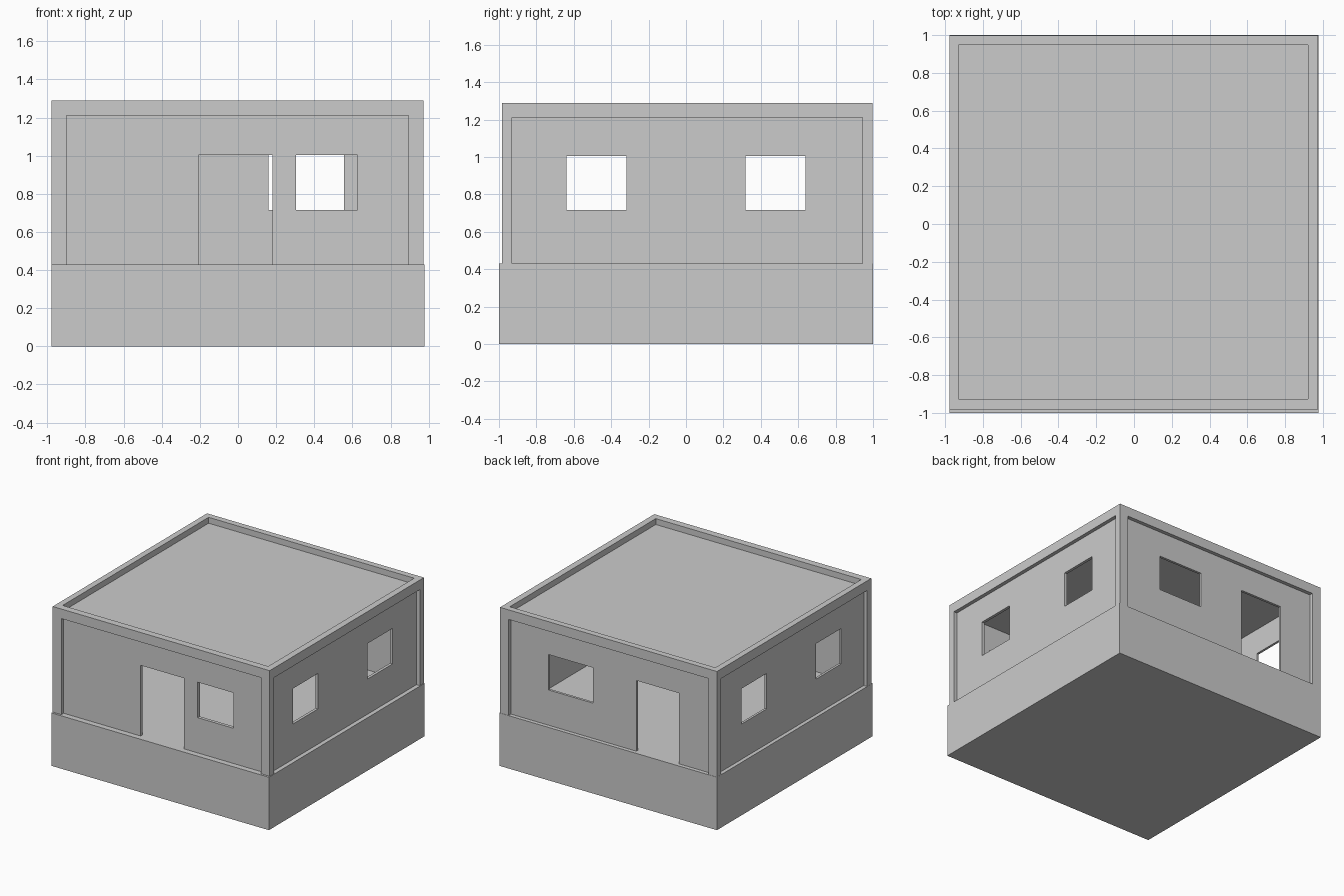
import bpy

if "Cube" in bpy.data.objects:
    bpy.data.objects.remove(bpy.data.objects["Cube"])

# Main levels and outlines
FLOOR, CEIL, ROOF, TOP = 0.43, 1.21, 1.24, 1.288
X0, X1, Y0, Y1 = -0.977, 0.973, -0.983, 0.998      # outer faces of the house
IX0, IX1, IY0, IY1 = -0.928, 0.92, -0.926, 0.948   # inner faces of the walls
R = 0.03                                           # recess depth of wall panels
PX, PY = 0.078, 0.053                              # corner pillar widths
SILL, HEAD = 0.716, 1.004


def slab(name, axis, d0, d1, rect, holes=()):
    """Flat slab across an axis from d0 to d1; rect and holes are (u0, u1, v0, v1)."""
    us = sorted({rect[0], rect[1], *[h[i] for h in holes for i in (0, 1)]})
    vs = sorted({rect[2], rect[3], *[h[i] for h in holes for i in (2, 3)]})
    mid = (d0 + d1) / 2
    place = {"x": lambda u, v: (mid, u, v),
             "y": lambda u, v: (u, mid, v),
             "z": lambda u, v: (u, v, mid)}[axis]
    verts = [place(u, v) for v in vs for u in us]
    n = len(us)
    faces = []
    for j in range(len(vs) - 1):
        for i in range(n - 1):
            cu, cv = (us[i] + us[i + 1]) / 2, (vs[j] + vs[j + 1]) / 2
            if not any(h[0] < cu < h[1] and h[2] < cv < h[3] for h in holes):
                a = j * n + i
                faces.append((a, a + 1, a + n + 1, a + n))
    mesh = bpy.data.meshes.new(name)
    mesh.from_pydata(verts, [], faces)
    obj = bpy.data.objects.new(name, mesh)
    bpy.context.collection.objects.link(obj)
    mod = obj.modifiers.new("thickness", "SOLIDIFY")
    mod.thickness = abs(d1 - d0)
    mod.offset = 0
    return obj


# Plinth, whose top is also the floor
slab("plinth", "z", 0, FLOOR, (-0.978, 0.978, -1, 1))

# Front and back walls, each with a door and a window
xspan = (X0 + R, X1 - R, FLOOR, CEIL)
slab("front_wall", "y", Y0 + R, IY0, xspan,
     [(-0.208, 0.18, FLOOR, HEAD), (0.305, 0.628, SILL, HEAD)])
slab("back_wall", "y", IY1, Y1 - R, xspan,
     [(-0.615, -0.232, FLOOR, HEAD), (0.16, 0.557, SILL, HEAD)])

# Side walls with two windows each
windows = [(-0.64, -0.318, SILL, HEAD), (0.318, 0.638, SILL, HEAD)]
yspan = (IY0, IY1, FLOOR, CEIL)
slab("left_wall", "x", X0 + R, IX0, yspan, windows)
slab("right_wall", "x", IX1, X1 - R, yspan, windows)

# L-shaped corner pillars wrapping the wall ends
for xn, x, sx in (("left", X0, 1), ("right", X1, -1)):
    for yn, y, sy in (("front", Y0, 1), ("back", Y1, -1)):
        xs = sorted((x, x + sx * PX))
        ys = sorted((y, y + sy * PY))
        notch = (*sorted((x + sx * R, x + sx * PX)), *sorted((y + sy * R, y + sy * PY)))
        slab(f"{yn}_{xn}_pillar", "z", FLOOR, CEIL, (*xs, *ys), [notch])

# Parapet ring and the sunken roof inside it
inner = (IX0, IX1, IY0, IY1)
slab("parapet", "z", CEIL, TOP, (X0, X1, Y0, Y1), [inner])
slab("roof", "z", CEIL, ROOF, inner)
